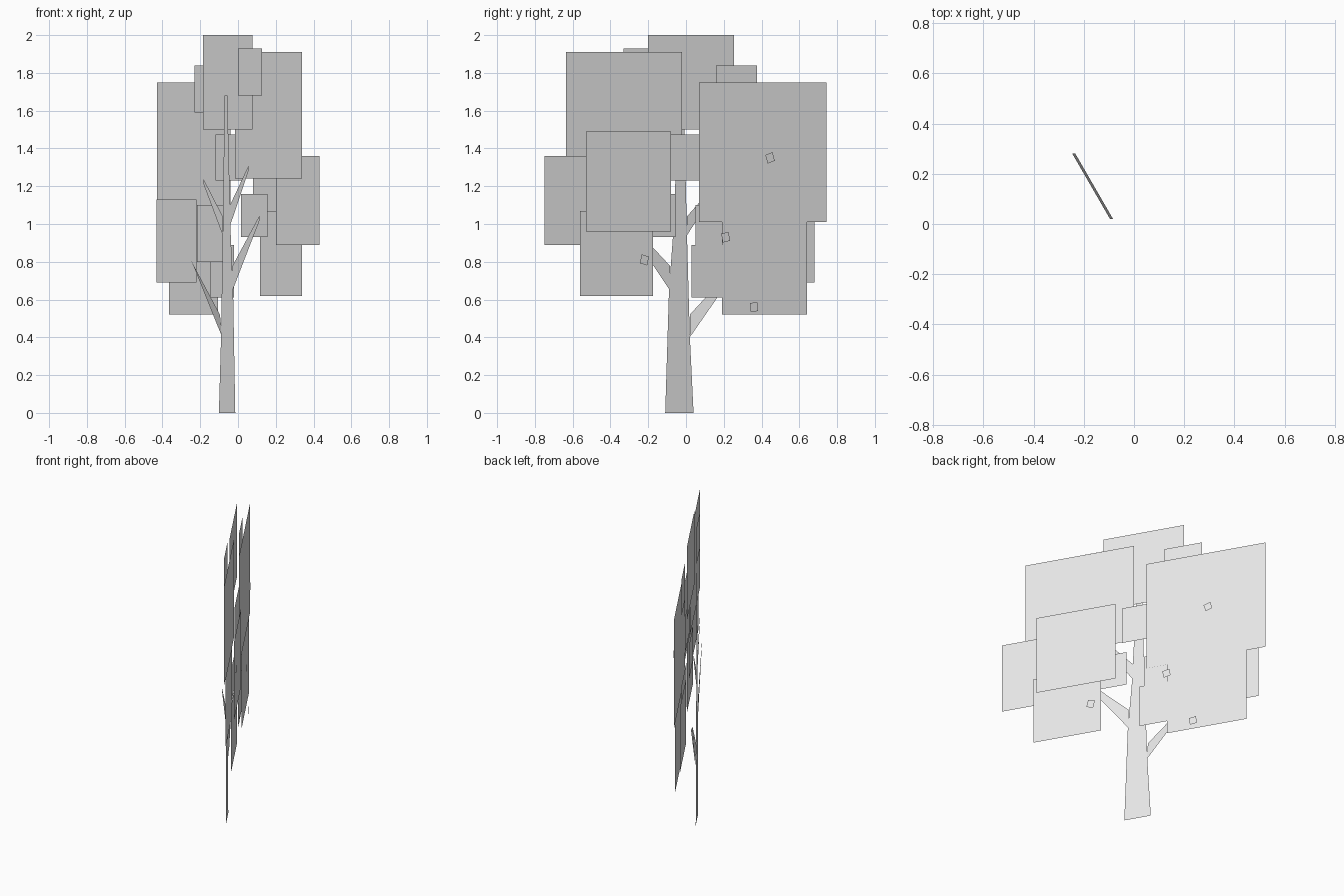
import bpy
import math

if "Cube" in bpy.data.objects:
    bpy.data.objects.remove(bpy.data.objects["Cube"])

SLOPE = math.tan(math.radians(30))   # the flat tree stands turned 30 degrees
WOOD = -0.078                        # depth of the trunk sheet

grey = bpy.data.materials.new("plain_grey")
grey.use_nodes = True
grey.diffuse_color = (0.8, 0.8, 0.8, 1)
grey.node_tree.nodes["Principled BSDF"].inputs["Base Color"].default_value = (0.8, 0.8, 0.8, 1)


def place(y, z, depth):
    """Point on a turned upright sheet; depth slides the sheet along x."""
    return (depth - SLOPE * y, y, z)


def sheet(name, points):
    """One flat face through (y, z, depth) points."""
    mesh = bpy.data.meshes.new(name)
    mesh.from_pydata([place(*p) for p in points], [], [list(range(len(points)))])
    mesh.materials.append(grey)
    obj = bpy.data.objects.new(name, mesh)
    bpy.context.collection.objects.link(obj)
    return obj


# Trunk: tapered strip running up to a narrow top
left = [(-0.11, 0), (-0.09, 0.65), (-0.068, 0.95), (-0.037, 1.68)]
right = [(-0.012, 1.68), (0.005, 0.95), (0.02, 0.41), (0.04, 0)]
sheet("trunk", [(y, z, WOOD) for y, z in reversed(left + right)])

# Branches: root y, root bottom, root top, tip y, tip z, twist
branches = {
    "lower_back_branch": (0.02, 0.40, 0.52, 0.28, 0.79, 0.006),
    "lower_front_branch": (-0.086, 0.65, 0.78, -0.33, 1.03, 0),
    "upper_back_branch": (0.005, 0.94, 1.04, 0.18, 1.225, 0),
    "upper_front_branch": (-0.062, 0.99, 1.10, -0.23, 1.295, 0),
}
for name, (y, low, high, tip_y, tip_z, twist) in branches.items():
    points = [(y, low, WOOD + twist), (tip_y, tip_z - 0.015, WOOD + twist),
              (tip_y, tip_z + 0.012, WOOD - twist), (y, high, WOOD - twist)]
    sheet(name, points if tip_y > y else points[::-1])

# Foliage cards: y from, y to, z from, z to, depth
cards = {
    "crown_card": (-0.20, 0.255, 1.50, 2.00, -0.039),
    "crown_small_front_card": (-0.33, -0.11, 1.68, 1.93, -0.064),
    "upper_front_card": (-0.635, -0.02, 1.24, 1.91, -0.027),
    "crown_small_back_card": (0.16, 0.375, 1.59, 1.84, -0.014),
    "upper_back_card": (0.07, 0.745, 1.01, 1.75, 0.0),
    "centre_small_card": (-0.08, 0.18, 1.23, 1.475, -0.016),
    "outer_front_card": (-0.75, -0.35, 0.89, 1.36, -0.002),
    "inner_front_card": (-0.30, -0.055, 0.93, 1.16, -0.017),
    "lower_front_card": (-0.56, -0.175, 0.62, 1.07, 0.0155),
    "middle_front_card": (-0.53, -0.08, 0.96, 1.49, 0.034),
    "outer_back_card": (0.315, 0.68, 0.69, 1.13, -0.038),
    "lower_back_card": (0.19, 0.64, 0.52, 1.04, 0.0045),
    "lower_small_card": (0.03, 0.247, 0.61, 0.89, -0.0026),
    "inner_back_card": (0.05, 0.36, 0.80, 1.10, -0.01),
}
for name, (y0, y1, z0, z1, d) in cards.items():
    sheet(name, [(y0, z0, d), (y1, z0, d), (y1, z1, d), (y0, z1, d)])

# Small tilted fruit squares in front of the foliage: y, z, tilt in degrees
fruits = [(-0.415, 1.255, -18), (0.445, 1.35, 18), (0.21, 0.93, 12),
          (-0.22, 0.81, -14), (0.36, 0.56, 8)]
for i, (y, z, tilt) in enumerate(fruits):
    corners = [math.radians(tilt + 45 + 90 * k) for k in range(4)]
    sheet(f"fruit_{i + 1}", [(y + 0.028 * math.cos(a), z + 0.034 * math.sin(a), 0.037)
                             for a in corners])
